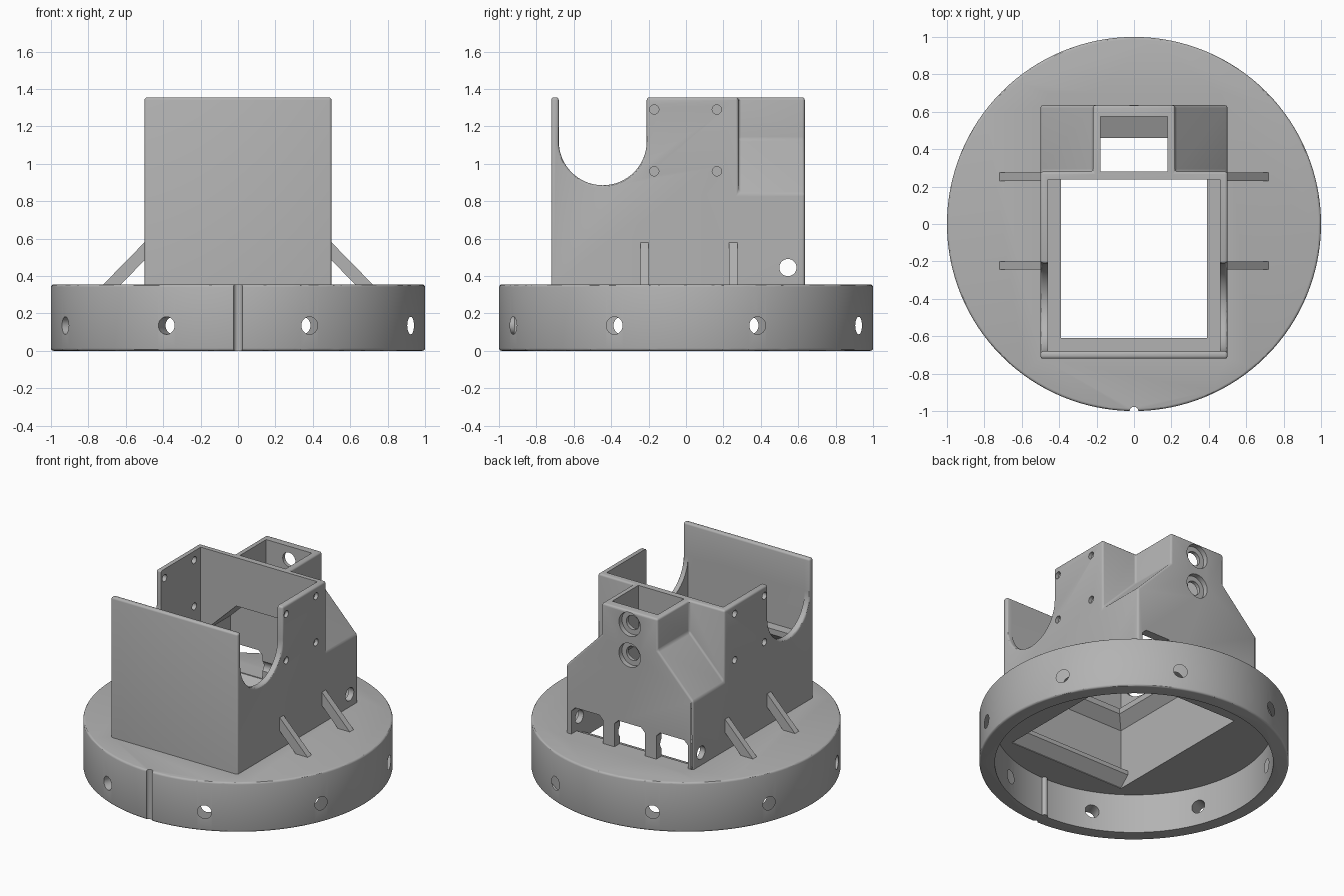
import bpy, bmesh, math
from mathutils import Matrix, Vector

if "Cube" in bpy.data.objects:
    bpy.data.objects.remove(bpy.data.objects["Cube"], do_unlink=True)

grey = bpy.data.materials.new("plain grey")
grey.use_nodes = True
colour = (0.45, 0.45, 0.45, 1)
grey.diffuse_color = colour
grey.node_tree.nodes["Principled BSDF"].inputs["Base Color"].default_value = colour


def add_object(name, bm):
    bmesh.ops.recalc_face_normals(bm, faces=bm.faces)
    mesh = bpy.data.meshes.new(name)
    bm.to_mesh(mesh)
    bm.free()
    mesh.materials.append(grey)
    ob = bpy.data.objects.new(name, mesh)
    bpy.context.collection.objects.link(ob)
    return ob


def prism(name, points, axis, lo, hi):
    """Extrude a 2D outline along an axis from lo to hi."""
    place = {"x": lambda a, b, t: (t, a, b),
             "y": lambda a, b, t: (a, t, b),
             "z": lambda a, b, t: (a, b, t)}[axis]
    bm = bmesh.new()
    face = bm.faces.new([bm.verts.new(place(a, b, lo)) for a, b in points])
    out = bmesh.ops.extrude_face_region(bm, geom=[face])
    verts = [v for v in out["geom"] if isinstance(v, bmesh.types.BMVert)]
    bmesh.ops.translate(bm, verts=verts, vec=place(0, 0, hi - lo))
    return add_object(name, bm)


def box(name, x, y, z):
    outline = [(x[0], y[0]), (x[1], y[0]), (x[1], y[1]), (x[0], y[1])]
    return prism(name, outline, "z", *z)


def rod(name, start, end, radius, sides=32):
    start, end = Vector(start), Vector(end)
    turn = (end - start).to_track_quat("Z", "Y").to_matrix().to_4x4()
    bm = bmesh.new()
    bmesh.ops.create_cone(bm, cap_ends=True, segments=sides, radius1=radius,
                          radius2=radius, depth=(end - start).length,
                          matrix=Matrix.Translation((start + end) / 2) @ turn)
    return add_object(name, bm)


def bake(ob):
    """Replace the mesh with its modified result."""
    graph = bpy.context.evaluated_depsgraph_get()
    mesh = bpy.data.meshes.new_from_object(ob.evaluated_get(graph))
    ob.modifiers.clear()
    ob.data = mesh


def combine(ob, tool, how="DIFFERENCE"):
    mod = ob.modifiers.new("combine", "BOOLEAN")
    mod.operation, mod.object, mod.solver = how, tool, "EXACT"
    bake(ob)
    bpy.data.objects.remove(tool, do_unlink=True)


def bevel(ob, width):
    mod = ob.modifiers.new("rounding", "BEVEL")
    mod.width, mod.segments, mod.angle_limit = width, 3, math.radians(35)
    bake(ob)


def mirrored(points):
    return points + [(-a, b) for a, b in reversed(points)]


TOP, DECK, CEILING = 1.355, 0.355, 0.28

# Housing: main box plus a rear part with sloping shoulders
housing = box("housing", (-0.5, 0.5), (-0.72, 0.28), (0.3, TOP))
shoulders = mirrored([(0.5, 0.3), (0.5, 0.84), (0.22, 1.13), (0.22, TOP)])
combine(housing, prism("rear", shoulders, "y", 0.1, 0.635), "UNION")

# U-shaped cradle cut through both side walls
cradle = [(-0.68, 1.5)]
for i in range(33):
    a = math.pi * (1 + i / 32)
    cradle.append((-0.445 + 0.235 * math.cos(a), 1.12 + 0.235 * math.sin(a)))
cradle.append((-0.21, 1.5))
combine(housing, prism("cradle", cradle, "x", -0.6, 0.6))
bevel(housing, 0.014)

# Round base joined to the housing
base = rod("mount_body", (0, 0, 0), (0, 0, DECK), 1, 128)
bevel(base, 0.014)
combine(base, housing, "UNION")
combine(base, rod("base_hollow", (0, 0, -0.1), (0, 0, CEILING), 0.9, 128))

# Main chamber, rear chamber and rear shaft
combine(base, box("chamber", (-0.46, 0.46), (-0.68, 0.237), (0.2, 1.5)))
room = mirrored([(0.46, 0.2), (0.46, 0.74), (0.18, 1.01)])
combine(base, prism("rear_room", room, "y", 0.2, 0.575))
combine(base, box("shaft", (-0.18, 0.18), (0.28, 0.575), (0.9, 1.5)))

# Radial screw holes and front index groove
for i in range(8):
    a = math.radians(22.5 + 45 * i)
    c, s = math.cos(a), math.sin(a)
    combine(base, rod("hole", (0.8 * c, 0.8 * s, 0.135), (1.1 * c, 1.1 * s, 0.135), 0.047))
combine(base, rod("groove", (0, -1, -0.1), (0, -1, 0.5), 0.023))

# Side holes: cable hole, then four screw holes per wall
combine(base, rod("cable_hole", (-0.6, 0.545, 0.445), (0.6, 0.545, 0.445), 0.046))
for y in (-0.17, 0.165):
    for z in (0.96, 1.29):
        combine(base, rod("screw", (-0.6, y, z), (-0.4, y, z), 0.025, 20))
        combine(base, rod("screw", (0.475, y, z), (0.6, y, z), 0.025, 20))

# Stepped holes in the back wall
for z in (1.04, 1.26):
    combine(base, rod("bore", (0, 0.5, z), (0, 0.7, z), 0.05))
    combine(base, rod("counterbore", (0, 0.6, z), (0, 0.7, z), 0.085))

# Three vents along the foot of the back wall
for x0, x1 in ((-0.46, -0.21), (-0.12, 0.12), (0.21, 0.46)):
    vent = [(x0, DECK), (x1, DECK), (x1, 0.52), (x1 - 0.03, 0.55),
            (x0 + 0.03, 0.55), (x0, 0.52)]
    combine(base, prism("vent", vent, "y", 0.5, 0.7))

# Sloping sill behind the rear chamber
prism("rear_sill", [(0.46, CEILING), (0.6, CEILING), (0.6, 0.35), (0.575, 0.35), (0.46, 0.3)],
      "x", -0.465, 0.465)

# Support ledges inside the chamber
for side, s in (("left", 1), ("right", -1)):
    ledge = [(0.47 * s, 0.82), (0.39 * s, 0.82), (0.39 * s, 0.78), (0.47 * s, 0.70)]
    prism(side + "_ledge", ledge, "y", -0.69, 0.237)
    # Diagonal struts outside
    strut = [(0.49 * s, 0.59), (0.725 * s, 0.35), (0.63 * s, 0.35), (0.49 * s, 0.495)]
    for place, y in (("front", -0.222), ("rear", 0.253)):
        prism(side + "_" + place + "_strut", strut, "y", y - 0.022, y + 0.022)
prism("front_ledge", [(-0.69, 0.82), (-0.61, 0.82), (-0.61, 0.78), (-0.69, 0.70)],
      "x", -0.465, 0.465)
prism("front_lip", [(-0.685, CEILING), (-0.61, 0.35), (-0.61, 0.38), (-0.685, 0.38)],
      "x", -0.465, 0.465)

# Index ridge inside the base
rod("inner_ridge", (0, -0.9, 0.0), (0, -0.9, 0.3), 0.02)

# Smooth shading that keeps hard edges
bpy.ops.object.select_all(action="DESELECT")
base.select_set(True)
bpy.context.view_layer.objects.active = base
bpy.ops.object.shade_smooth_by_angle(angle=math.radians(30))
